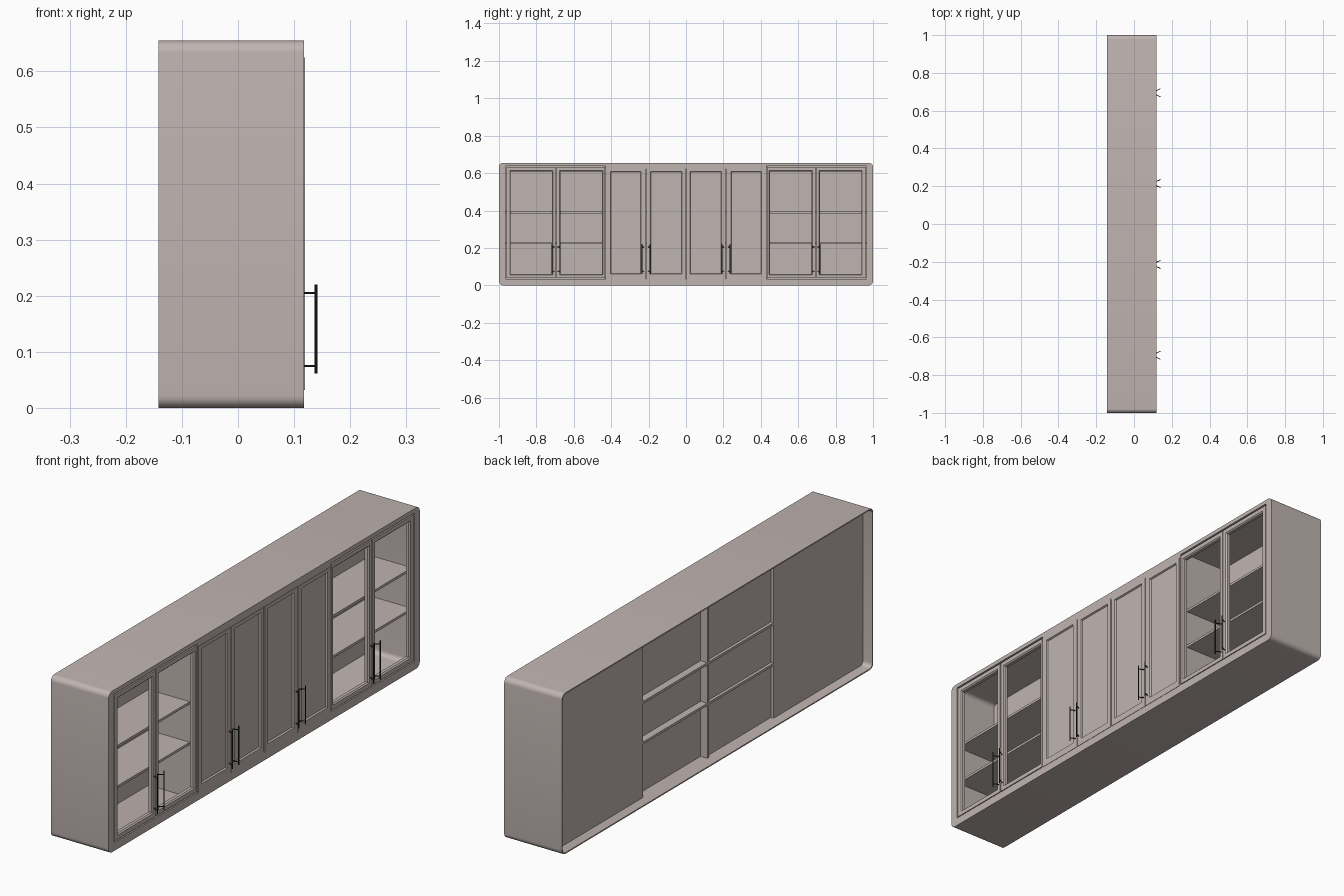
import bpy
import bmesh
from math import cos, sin, pi
from mathutils import Vector

cube = bpy.data.objects.get("Cube")
if cube:
    bpy.data.objects.remove(cube, do_unlink=True)


def material(name, color):
    m = bpy.data.materials.new(name)
    m.use_nodes = True
    m.diffuse_color = color
    m.node_tree.nodes["Principled BSDF"].inputs["Base Color"].default_value = color
    return m


TAUPE = material("taupe paint", (0.53, 0.46, 0.44, 1))
BLACK = material("black metal", (0.02, 0.02, 0.02, 1))

BACK, FRONT, TOP = -0.142, 0.118, 0.655


def finish(bm, name, mat, recalc=True):
    if recalc:
        bmesh.ops.recalc_face_normals(bm, faces=bm.faces)
    mesh = bpy.data.meshes.new(name)
    bm.to_mesh(mesh)
    bm.free()
    mesh.materials.append(mat)
    ob = bpy.data.objects.new(name, mesh)
    bpy.context.collection.objects.link(ob)
    return ob


def box(name, x, y, z, mat=TAUPE):
    bm = bmesh.new()
    bmesh.ops.create_cube(bm, size=1)
    for v in bm.verts:
        v.co = [a + (c + 0.5) * (b - a) for c, (a, b) in zip(v.co, (x, y, z))]
    return finish(bm, name, mat)


def rounded_block(name, x0, x1, inset, radius):
    """Rounded rectangle in y and z, extruded along x."""
    bm = bmesh.new()
    cy, cz = 1 - inset - radius, TOP / 2 - inset - radius
    ring = []
    for q, (sy, sz) in enumerate(((1, 1), (-1, 1), (-1, -1), (1, -1))):
        for i in range(7):
            a = (q + i / 6) * pi / 2
            ring.append(bm.verts.new((x0, sy * cy + radius * cos(a),
                                      TOP / 2 + sz * cz + radius * sin(a))))
    face = bm.faces.new(ring)
    out = bmesh.ops.extrude_face_region(bm, geom=[face])
    for v in out["geom"]:
        if isinstance(v, bmesh.types.BMVert):
            v.co.x = x1
    return finish(bm, name, TAUPE)


def rect_loops(name, loops, closed):
    """Bridge rectangles (x, y0, y1, z0, z1); closed makes a ring, else capped."""
    bm = bmesh.new()
    rows = [[bm.verts.new((x, y, z)) for y, z in
             ((y0, z0), (y1, z0), (y1, z1), (y0, z1))] for x, y0, y1, z0, z1 in loops]
    pairs = list(zip(rows, rows[1:]))
    if closed:
        pairs.append((rows[-1], rows[0]))
    else:
        bm.faces.new(rows[0])
        bm.faces.new(rows[-1])
    for a, b in pairs:
        for i in range(4):
            j = (i + 1) % 4
            bm.faces.new((a[i], a[j], b[j], b[i]))
    return finish(bm, name, TAUPE)


def cut(target, cutter):
    cutter.hide_render = True
    mod = target.modifiers.new("cut", "BOOLEAN")
    mod.operation, mod.solver, mod.object = "DIFFERENCE", "EXACT", cutter
    bpy.context.view_layer.objects.active = target
    bpy.ops.object.modifier_apply(modifier=mod.name)
    bpy.data.objects.remove(cutter, do_unlink=True)


def back_panel(name, x, y0, y1):
    bm = bmesh.new()
    pts = ((y0, 0.006), (y0, TOP - 0.006), (y1, TOP - 0.006), (y1, 0.006))
    face = bm.faces.new([bm.verts.new((x, y, z)) for y, z in pts])
    face.normal_update()
    if face.normal.x > 0:
        face.normal_flip()
    return finish(bm, name, TAUPE, recalc=False)


# Carcass: hollow rounded shell with a face frame and three openings
carcass = rounded_block("carcass", BACK, FRONT, 0, 0.022)
cut(carcass, rounded_block("cavity", BACK - 0.05, 0.098, 0.005, 0.018))
for y0, y1, z1 in ((-0.965, -0.43, 0.638), (-0.42, 0.42, 0.622), (0.43, 0.965, 0.638)):
    cut(carcass, box("opening", (0.05, 0.2), (y0, y1), (0.034, z1)))
bpy.ops.object.select_all(action="DESELECT")
carcass.select_set(True)
bpy.context.view_layer.objects.active = carcass
bpy.ops.object.shade_smooth_by_angle()

# Doors
for side, s in (("left", 1), ("right", -1)):
    def span(a, b):
        return tuple(sorted((s * a, s * b)))

    glazed = (((0.434, 0.693), (0.45, 0.672)), ((0.697, 0.961), (0.717, 0.937)))
    for n, (outer, inner) in enumerate(glazed):
        o = span(*outer) + (0.038, 0.632)
        w = span(*inner)
        step = (w[0] - 0.005, w[1] + 0.005, 0.055, 0.615)
        i = w + (0.06, 0.61)
        rect_loops(f"{side}_open_door_{n + 1}",
                   [(0.099, *o), (0.117, *o), (0.117, *step), (0.112, *i), (0.099, *i)], True)

    solid = (((0.003, 0.212), (0.022, 0.19)), ((0.215, 0.424), (0.24, 0.405)))
    for n, (outer, inner) in enumerate(solid):
        o = span(*outer) + (0.032, 0.625)
        w = span(*inner)
        i = w + (0.06, 0.61)
        step = (w[0] + 0.003, w[1] - 0.003, 0.063, 0.607)
        rect_loops(f"{side}_panel_door_{n + 1}",
                   [(0.1, *o), (0.1195, *o), (0.1195, *i), (0.113, *step)], False)

    # Inner dividers
    box(f"{side}_divider", (-0.1, 0.098), span(0.42, 0.432), (0.006, TOP - 0.006))

# Back panels and shelves, section by section
SECTIONS = (("right_outer", -0.995, -0.426, -0.1), ("right_inner", -0.426, 0, -0.088),
            ("left_inner", 0, 0.426, -0.07), ("left_outer", 0.426, 0.995, -0.102))
for name, y0, y1, x in SECTIONS:
    back_panel(f"{name}_back_panel", x, y0, y1)
    for n, z in enumerate((0.23, 0.395)):
        box(f"{name}_shelf_{n + 1}", (-0.1, 0.085), (y0, y1), (z - 0.01, z))
box("centre_divider", (-0.1, 0.098), (-0.006, 0.006), (0.006, TOP - 0.006))


# Handles: slim bars on two posts, splayed away from the door joint
def rod(name, a, b, r):
    a, b = Vector(a), Vector(b)
    bm = bmesh.new()
    bmesh.ops.create_cone(bm, cap_ends=True, segments=8, radius1=r, radius2=r,
                          depth=(b - a).length)
    rot = (b - a).to_track_quat("Z", "Y")
    for v in bm.verts:
        v.co = rot @ v.co + (a + b) / 2
    return finish(bm, name, BLACK)


for n, joint in enumerate((-0.695, -0.214, 0.214, 0.695)):
    for side, s in (("a", -1), ("b", 1)):
        tip = joint + s * 0.021
        rod(f"handle_{n + 1}{side}_bar", (0.139, tip, 0.062), (0.139, tip, 0.22), 0.0025)
        for m, z in enumerate((0.075, 0.205)):
            rod(f"handle_{n + 1}{side}_post_{m + 1}",
                (0.114, joint + s * 0.009, z), (0.139, tip, z), 0.002)
